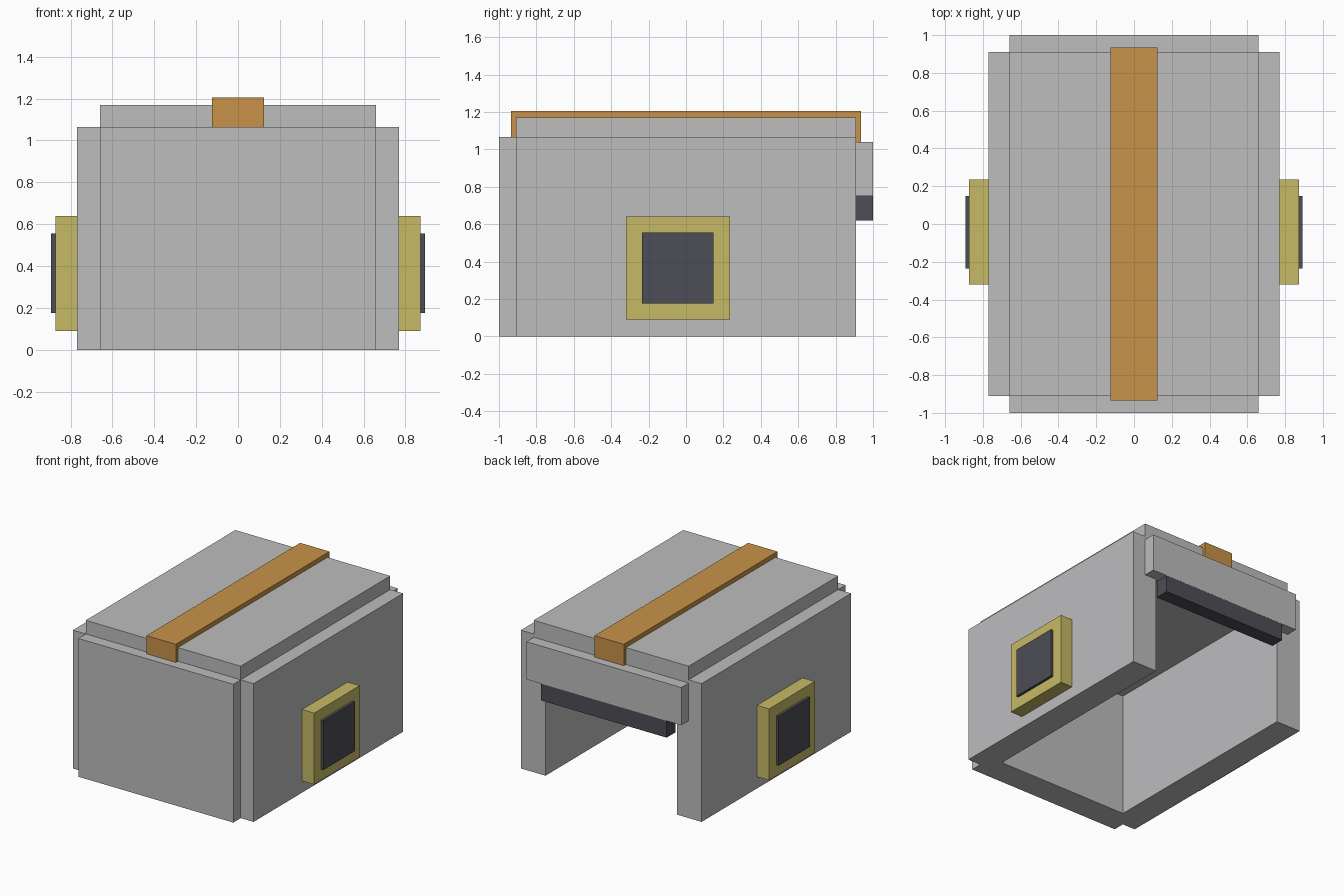
import bpy
import bmesh

cube = bpy.data.objects.get("Cube")
if cube:
    bpy.data.objects.remove(cube, do_unlink=True)


def material(name, rgb):
    mat = bpy.data.materials.new(name)
    mat.use_nodes = True
    colour = (*rgb, 1.0)
    mat.diffuse_color = colour
    mat.node_tree.nodes["Principled BSDF"].inputs["Base Color"].default_value = colour
    return mat


grey = material("light grey", (0.51, 0.51, 0.52))
yellow = material("dull yellow", (0.57, 0.49, 0.13))
orange = material("orange", (0.58, 0.29, 0.065))
dark = material("dark slate", (0.075, 0.075, 0.095))


def box(name, mat, xs, ys, zs):
    """Axis-aligned box given by its range on each axis."""
    ranges = (xs, ys, zs)
    bm = bmesh.new()
    bmesh.ops.create_cube(bm, size=1)
    for v in bm.verts:
        v.co = [lo + (c + 0.5) * (hi - lo) for c, (lo, hi) in zip(v.co, ranges)]
    mesh = bpy.data.meshes.new(name)
    bm.to_mesh(mesh)
    bm.free()
    mesh.materials.append(mat)
    obj = bpy.data.objects.new(name, mesh)
    bpy.context.collection.objects.link(obj)
    return obj


WALL = 0.21            # thickness of every slab
OUT = 0.77             # outer face of the side walls
BODY = 0.66            # half width of roof, front and back slabs
DEPTH = 0.91           # half length of roof and side walls
EAVE, TOP = 1.065, 1.17

# Shell: open underneath and at the lower back
box("roof", grey, (-BODY, BODY), (-DEPTH, DEPTH), (TOP - WALL, TOP))
box("front_wall", grey, (-BODY, BODY), (-1, WALL - 1), (0, EAVE))
box("back_lintel", grey, (-BODY, BODY), (1 - WALL, 1), (0.75, 1.04))
box("back_shutter", dark, (-0.535, 0.535), (0.89, 0.999), (0.62, 0.76))

# Strip along the roof
box("roof_strip", orange, (-0.125, 0.125), (-0.935, 0.935), (1.0, 1.205))

# Side walls, each with a framed window
for side, sign in (("left", 1), ("right", -1)):
    def span(a, b):
        return tuple(sorted((sign * a, sign * b)))

    box(side + "_wall", grey, span(OUT - WALL, OUT), (-DEPTH, DEPTH), (0, EAVE))
    box(side + "_window_frame", yellow, span(OUT - 0.02, 0.873), (-0.32, 0.235), (0.09, 0.64))
    box(side + "_window", dark, span(OUT, 0.893), (-0.235, 0.147), (0.175, 0.555))
